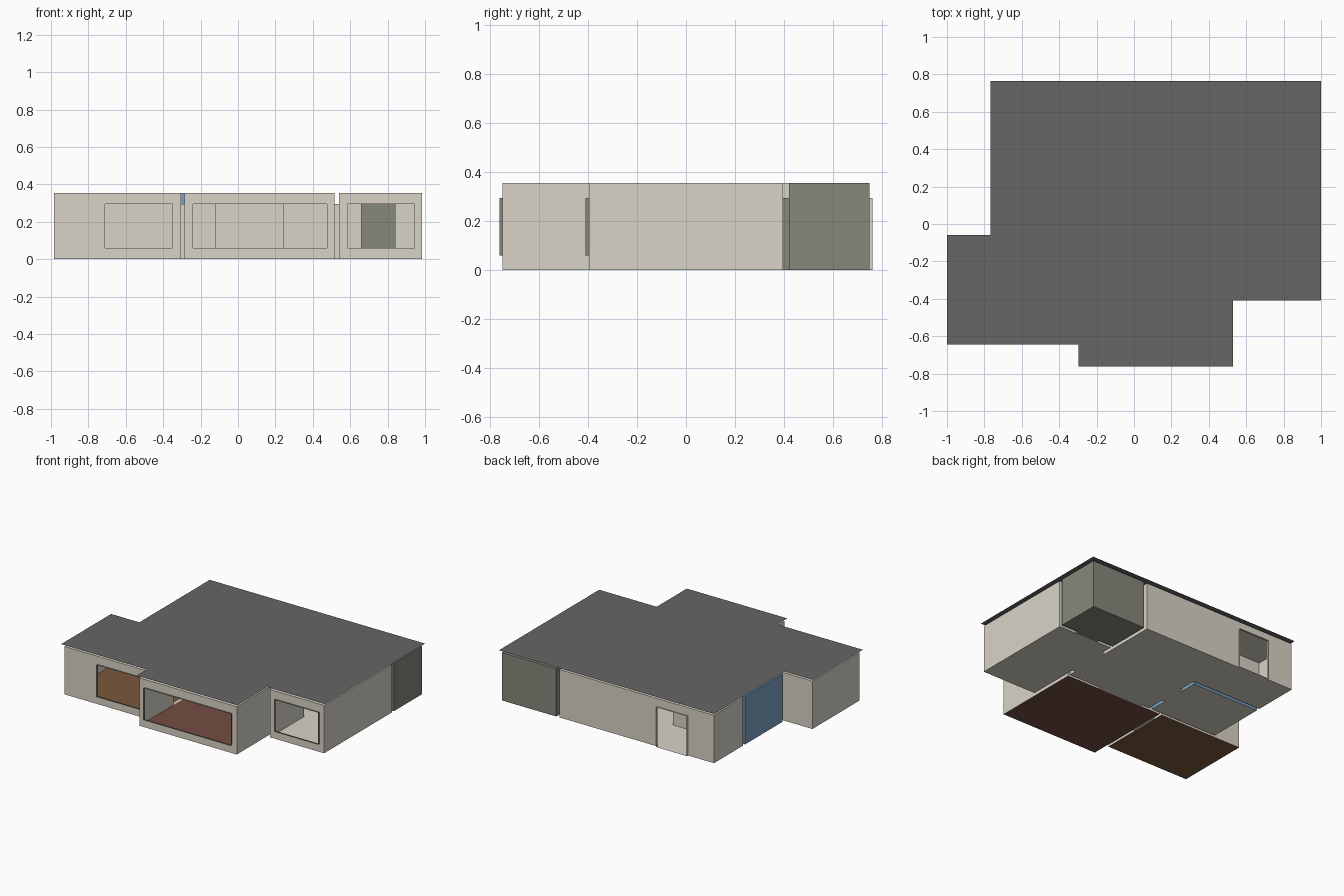
import bpy
import bmesh

if "Cube" in bpy.data.objects:
    bpy.data.objects.remove(bpy.data.objects["Cube"], do_unlink=True)

WALL_TOP = 0.355
DOOR_TOP = 0.295
ROOF_Z = 0.374
SILL = 0.06
EPS = 0.004


def material(name, r, g, b):
    linear = [((c / 255 + 0.055) / 1.055) ** 2.4 for c in (r, g, b)] + [1]
    mat = bpy.data.materials.new(name)
    mat.use_nodes = True
    mat.diffuse_color = linear
    mat.node_tree.nodes["Principled BSDF"].inputs["Base Color"].default_value = linear
    return mat


cream = material("cream_plaster", 217, 212, 199)
olive = material("dark_olive_grey", 134, 135, 123)
blue = material("bath_blue", 124, 160, 196)
brown = material("brown_floor", 122, 89, 59)
red = material("red_brown_floor", 116, 77, 68)
grey = material("roof_grey", 102, 102, 102)


def finish(name, bm, mats, fix_normals=True):
    bmesh.ops.remove_doubles(bm, verts=bm.verts, dist=0.0005)
    if fix_normals:
        bmesh.ops.recalc_face_normals(bm, faces=bm.faces)
    mesh = bpy.data.meshes.new(name)
    bm.to_mesh(mesh)
    bm.free()
    for mat in mats:
        mesh.materials.append(mat)
    obj = bpy.data.objects.new(name, mesh)
    bpy.context.collection.objects.link(obj)


def face(bm, points, index=0):
    f = bm.faces.new([bm.verts.new(p) for p in points])
    f.material_index = index


# Openings: name, passage axis, start and end along it, span across it, sill, colour
openings = [
    ("bedroom_window", 1, -0.643, -0.63, -0.71, -0.35, SILL, olive),
    ("living_window", 1, -0.763, -0.75, -0.24, 0.475, SILL, olive),
    ("side_room_window", 1, -0.41, -0.397, 0.585, 0.945, SILL, olive),
    ("back_door_frame", 1, 0.75, 0.763, -0.54, -0.29, 0, cream),
    ("living_passage", 1, -0.075, -0.055, -0.12, 0.24, 0, cream),
    ("bedroom_passage", 0, -0.305, -0.285, -0.35, -0.15, 0, cream),
    ("side_room_passage", 0, 0.515, 0.54, 0.0, 0.30, 0, cream),
    ("bath_passage", 0, -0.205, -0.18, 0.08, 0.26, 0, cream),
    ("store_passage", 1, 0.397, 0.42, 0.66, 0.84, 0, olive),
]


def point(axis, along, across, z):
    return (along, across, z) if axis == 0 else (across, along, z)


def wall(bm, p, q):
    """Vertical wall from p to q, left open where an opening meets it."""
    axis = 0 if abs(p[0] - q[0]) < EPS else 1
    pos = p[axis]
    lo, hi = sorted((p[1 - axis], q[1 - axis]))

    def panel(a, b, z0, z1):
        if b - a > EPS and z1 - z0 > EPS:
            face(bm, [point(axis, pos, a, z0), point(axis, pos, b, z0),
                      point(axis, pos, b, z1), point(axis, pos, a, z1)])

    cuts = sorted((o[4], o[5], o[6]) for o in openings
                  if o[1] == axis and o[2] - EPS < pos < o[3] + EPS
                  and o[4] > lo and o[5] < hi)
    start = lo
    for a, b, sill in cuts:
        panel(start, a, 0, WALL_TOP)
        panel(a, b, 0, sill)
        panel(a, b, DOOR_TOP, WALL_TOP)
        start = b
    panel(start, hi, 0, WALL_TOP)


def room(name, outline, wall_mat, floor_mat):
    bm = bmesh.new()
    for p, q in zip(outline, outline[1:] + outline[:1]):
        wall(bm, p, q)
    face(bm, [(x, y, WALL_TOP) for x, y in outline])
    face(bm, [(x, y, 0) for x, y in reversed(outline)], 1)
    finish(name, bm, [wall_mat, floor_mat])


def box(x0, x1, y0, y1):
    return [(x0, y0), (x1, y0), (x1, y1), (x0, y1)]


# Rooms as thin shells with small gaps between them
room("bedroom", box(-0.985, -0.305, -0.63, -0.075), cream, brown)
room("living_room", box(-0.285, 0.515, -0.75, -0.075), cream, red)
room("side_room", box(0.54, 0.985, -0.397, 0.397), cream, cream)
room("store_room", box(0.54, 0.985, 0.42, 0.75), olive, olive)
room("bathroom", box(-0.755, -0.205, -0.055, 0.385), blue, cream)
room("hall", [(-0.18, -0.055), (0.515, -0.055), (0.515, 0.75), (-0.755, 0.75),
              (-0.755, 0.41), (-0.18, 0.41)], cream, cream)

# Sleeves lining the windows and doorways
for name, axis, a0, a1, t0, t1, sill, mat in openings:
    bm = bmesh.new()
    loop = [(t0, sill), (t1, sill), (t1, DOOR_TOP), (t0, DOOR_TOP)]
    for (ta, za), (tb, zb) in zip(loop, loop[1:] + loop[:1]):
        face(bm, [point(axis, a0, ta, za), point(axis, a0, tb, zb),
                  point(axis, a1, tb, zb), point(axis, a1, ta, za)])
    finish(name, bm, [mat])

# Flat roof sheet floating just above the walls
roof_outline = [(-1, -0.645), (-0.297, -0.645), (-0.297, -0.763), (0.528, -0.763),
                (0.528, -0.41), (1, -0.41), (1, 0.765), (-0.768, 0.765),
                (-0.768, -0.06), (-1, -0.06)]
bm = bmesh.new()
face(bm, [(x, y, ROOF_Z) for x, y in roof_outline])
finish("flat_roof", bm, [grey], fix_normals=False)
